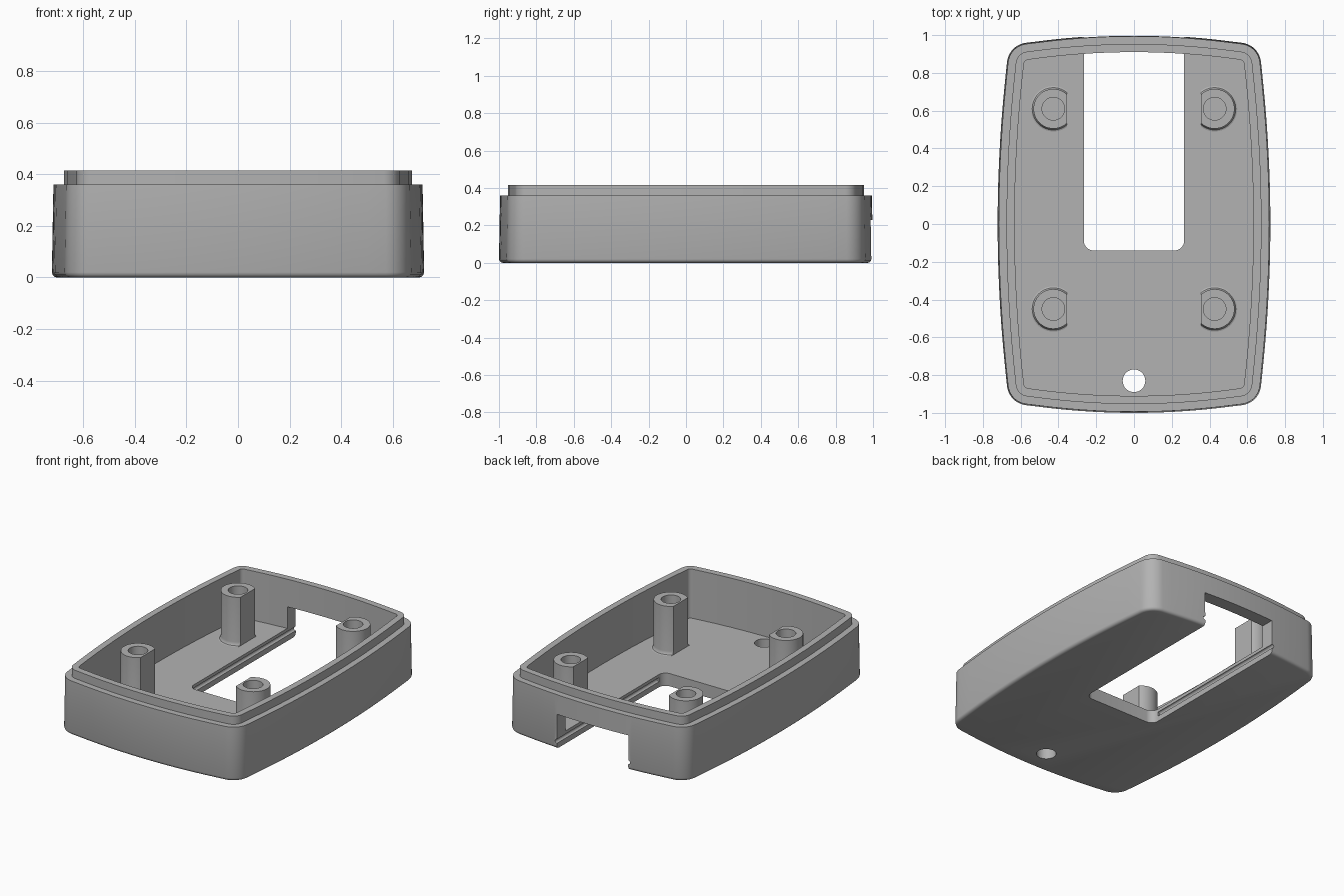
import bpy, bmesh
from math import sin, cos, pi, atan
from mathutils import Vector, Matrix

cube = bpy.data.objects.get("Cube")
if cube:
    bpy.data.objects.remove(cube, do_unlink=True)

grey = bpy.data.materials.new("Grey plastic")
grey.use_nodes = True
grey.diffuse_color = (0.45, 0.45, 0.45, 1)
grey.node_tree.nodes["Principled BSDF"].inputs["Base Color"].default_value = (0.45, 0.45, 0.45, 1)

HALF_W, HALF_L = 0.722, 1.0
FLOOR, RIM, LIP = 0.085, 0.36, 0.415


def make_object(name, bm):
    bmesh.ops.recalc_face_normals(bm, faces=bm.faces)
    mesh = bpy.data.meshes.new(name)
    bm.to_mesh(mesh)
    bm.free()
    mesh.materials.append(grey)
    obj = bpy.data.objects.new(name, mesh)
    bpy.context.collection.objects.link(obj)
    return obj


def activate(obj):
    bpy.ops.object.select_all(action='DESELECT')
    obj.select_set(True)
    bpy.context.view_layer.objects.active = obj


def loft(rings):
    """Closed solid through equal-length rings of points."""
    bm = bmesh.new()
    loops = [[bm.verts.new(p) for p in ring] for ring in rings]
    n = len(loops[0])
    for a, b in zip(loops, loops[1:]):
        for i in range(n):
            j = (i + 1) % n
            bm.faces.new((a[i], a[j], b[j], b[i]))
    bm.faces.new(loops[0])
    bm.faces.new(loops[-1])
    return bm


def outline(inset, z):
    """Bowed rectangle with rounded corners, moved inward by inset."""
    def side(y, d):
        return HALF_W - d - y * y / 14.6

    def end(x, d):
        return HALF_L - d - x * x / 7.8

    r = max(0.115 - inset, 0.015)
    cx, cy = 0.55, 0.85
    for _ in range(20):
        cx, cy = side(cy, inset + r), end(cx, inset + r)
    a0, a1 = atan(cy / 7.3), pi / 2 - atan(cx / 3.9)
    y0, x1 = cy + r * sin(a0), cx + r * cos(a1)
    quad = [(side(y0 * i / 8, inset), y0 * i / 8) for i in range(8)]
    for i in range(11):
        a = a0 + (a1 - a0) * i / 10
        quad.append((cx + r * cos(a), cy + r * sin(a)))
    quad += [(x1 * i / 8, end(x1 * i / 8, inset)) for i in range(7, -1, -1)]
    half = quad + [(-x, y) for x, y in quad[-2::-1]]
    full = half + [(x, -y) for x, y in half[-2:0:-1]]
    return [(x, y, z) for x, y in full]


# Shell: rounded bottom edge, drafted wall, stepped lip, inner floor
profile = [(0.02, 0), (0.01, 0.003), (0.003, 0.01), (0, 0.02), (0.006, RIM),
           (0.047, RIM), (0.047, LIP), (0.09, LIP), (0.09, FLOOR)]
shell = make_object("case_shell", loft([outline(d, z) for d, z in profile]))


def cylinder(name, radius, depth, matrix):
    bm = bmesh.new()
    bmesh.ops.create_cone(bm, cap_ends=True, segments=32, radius1=radius,
                          radius2=radius, depth=depth, matrix=matrix)
    return make_object(name, bm)


def cut(target, cutter):
    cutter.hide_render = True
    activate(target)
    mod = target.modifiers.new("Cut", 'BOOLEAN')
    mod.operation, mod.solver, mod.object = 'DIFFERENCE', 'EXACT', cutter
    bpy.ops.object.modifier_apply(modifier=mod.name)
    bpy.data.objects.remove(cutter, do_unlink=True)


# Slot through the floor and back wall, rounded at its closed end
bm = bmesh.new()
bmesh.ops.create_cube(bm, size=1, matrix=Matrix.Translation((0, 0.53, 0.065))
                      @ Matrix.Diagonal((0.53, 1.34, 0.33, 1)))
corners = [e for e in bm.edges
           if all(v.co.y < 0 for v in e.verts) and abs(e.verts[0].co.z - e.verts[1].co.z) > 0.1]
bmesh.ops.bevel(bm, geom=corners, offset=0.05, segments=8, profile=0.5, affect='EDGES')
cut(shell, make_object("slot_cutter", bm))

# Sliding-cover grooves along both slot sides
for sx in (-1, 1):
    place = Matrix.Translation((sx * 0.265, 0.55, 0.05)) @ Matrix.Rotation(pi / 2, 4, 'X')
    cut(shell, cylinder("groove_cutter", 0.014, 1.28, place))

# Round hole near the front
cut(shell, cylinder("hole_cutter", 0.06, 0.4, Matrix.Translation((0, -0.83, 0))))

parts = [shell]

# Screw posts: filleted foot, blind bore, flat on the inward side
post_profile = [(0.12, 0.07), (0.12, FLOOR), (0.112, 0.088), (0.107, 0.096), (0.105, 0.11),
                (0.105, 0.41), (0.06, 0.41), (0.06, 0.12)]
for sx, side_name in ((1, "left"), (-1, "right")):
    for y, end_name in ((0.61, "back"), (-0.45, "front")):
        centre = Vector((sx * 0.427, y, 0))
        bm = loft([[centre + Vector((r * cos(a * pi / 24), r * sin(a * pi / 24), z))
                    for a in range(48)] for r, z in post_profile])
        sliced = bmesh.ops.bisect_plane(bm, geom=bm.verts[:] + bm.edges[:] + bm.faces[:],
                                        plane_co=(sx * 0.355, 0, 0), plane_no=(-sx, 0, 0),
                                        clear_outer=True)
        rim = [g for g in sliced["geom_cut"] if isinstance(g, bmesh.types.BMEdge)]
        bmesh.ops.holes_fill(bm, edges=rim, sides=0)
        parts.append(make_object(f"{end_name}_{side_name}_screw_post", bm))

for part in parts:
    activate(part)
    bpy.ops.object.shade_smooth_by_angle(angle=pi / 6)
